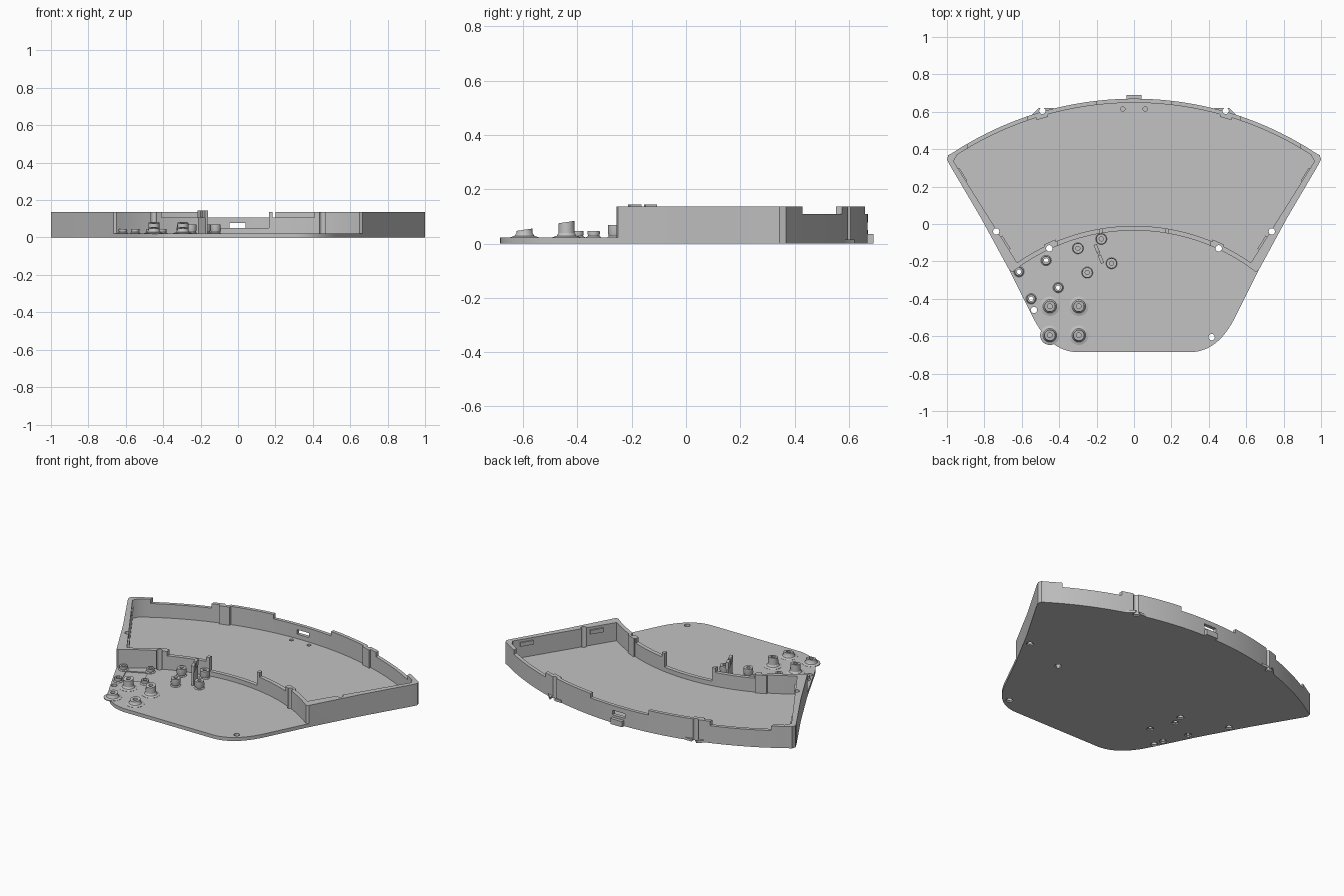
import bpy, bmesh, math
from mathutils import Vector

cube = bpy.data.objects.get("Cube")
if cube:
    bpy.data.objects.remove(cube, do_unlink=True)

grey = bpy.data.materials.new("warm grey plastic")
grey.use_nodes = True
grey.diffuse_color = (0.54, 0.54, 0.54, 1)
grey.node_tree.nodes["Principled BSDF"].inputs["Base Color"].default_value = (0.54, 0.54, 0.54, 1)

CY = -1.10                      # centre shared by both curved walls
R_OUT, R_IN, R_FRONT = 1.77, 1.09, 1.065
FLOOR, LOW, TOP = 0.022, 0.108, 0.136


def make(name, bm):
    bmesh.ops.recalc_face_normals(bm, faces=bm.faces)
    mesh = bpy.data.meshes.new(name)
    bm.to_mesh(mesh)
    bm.free()
    mesh.materials.append(grey)
    ob = bpy.data.objects.new(name, mesh)
    bpy.context.collection.objects.link(ob)
    return ob


def add_prism(bm, pts, z0, z1):
    low = [bm.verts.new((x, y, z0)) for x, y in pts]
    high = [bm.verts.new((x, y, z1)) for x, y in pts]
    n = len(pts)
    bm.faces.new(low[::-1])
    bm.faces.new(high)
    for i in range(n):
        j = (i + 1) % n
        bm.faces.new((low[i], low[j], high[j], high[i]))


def prisms(name, *parts):
    bm = bmesh.new()
    for part in parts:
        add_prism(bm, *part)
    return make(name, bm)


def arc(r, x0, x1, n=32):
    a0, a1 = math.asin(x0 / r), math.asin(x1 / r)
    angles = [a0 + (a1 - a0) * i / n for i in range(n + 1)]
    return [(r * math.sin(a), CY + r * math.cos(a)) for a in angles]


def strip(r0, r1, x0, x1):
    return arc(r0, x0, x1, 10) + arc(r1, x1, x0, 10)


def circle(x, y, r, n=24):
    return [(x + r * math.cos(t * math.tau / n), y + r * math.sin(t * math.tau / n)) for t in range(n)]


def rect(x0, x1, y0, y1):
    return [(x0, y0), (x1, y0), (x1, y1), (x0, y1)]


def bar(a, b, width):
    a, b = Vector(a), Vector(b)
    d = (b - a).normalized() * width / 2
    side = Vector((-d.y, d.x))
    return [tuple(p) for p in (a - side, b - side, b + side, a + side)]


def mirrored(pts):
    return [(-x, y) for x, y in reversed(pts)]


def boolean(ob, cutter, operation):
    mod = ob.modifiers.new(operation, "BOOLEAN")
    mod.operation, mod.solver, mod.object = operation, "EXACT", cutter
    deps = bpy.context.evaluated_depsgraph_get()
    mesh = bpy.data.meshes.new_from_object(ob.evaluated_get(deps))
    ob.modifiers.clear()
    ob.data = mesh
    bpy.data.objects.remove(cutter, do_unlink=True)


# Outlines: the whole floor plate, the raised tray and its cavity
side = [(0.665, -0.25), (0.74, -0.112), (0.82, 0.035), (0.985, 0.315), (1.0, 0.345), (0.993, 0.368)]
back = arc(R_OUT, 0.97, -0.97, 48)
p, c, q = Vector((0.54, -0.5)), Vector((0.447, -0.685)), Vector((0.3, -0.685))
corner = [tuple(q * (1 - t) ** 2 + c * 2 * t * (1 - t) + p * t * t) for t in [i / 12 for i in range(13)]]
plate_outline = corner + side + back + mirrored(side) + mirrored(corner)
tray_outline = side + back + mirrored(side) + arc(R_FRONT, -0.65, 0.65)
cavity_outline = arc(R_IN, -0.625, 0.625) + [(0.965, 0.335)] + arc(R_OUT - 0.022, 0.945, -0.945, 48) + [(-0.965, 0.335)]

# Tray body: plate, tray block, screw lips and rear ledge
body = prisms("tray_body", (plate_outline, 0, FLOOR))
boolean(body, prisms("block", (tray_outline, 0, TOP)), "UNION")
lip = [(0.42, 0.59), (0.54, 0.55), (0.555, 0.575), (0.51, 0.62), (0.43, 0.62)]
boolean(body, prisms("lips", (lip, 0, 0.015), (mirrored(lip), 0, 0.015),
                     (rect(-0.04, 0.04, 0.65, 0.69), 0, 0.035)), "UNION")

# Cavity and shallow square pocket in the front floor
pocket = [(-0.59, -0.265), (-0.54, -0.385), (-0.43, -0.33), (-0.475, -0.21)]
boolean(body, prisms("cavity", (cavity_outline, FLOOR, 1), (pocket, 0.016, 0.06)), "DIFFERENCE")

# Stepped wall tops, front opening and rear port
notches = [(strip(1.04, 1.12, -0.165, 0.165), 0.05, 1),
           (strip(1.7, 1.85, -0.2, 0.2), LOW, 1),
           (rect(-0.045, 0.04, 0.6, 0.8), 0.05, 0.078)]
for s in (-1, 1):
    notches.append((strip(1.04, 1.12, *sorted((s * 0.185, s * 0.41))), LOW, 1))
    notches.append((strip(1.7, 1.85, *sorted((s * 0.57, s * 0.89))), LOW, 1))
boolean(body, prisms("notches", *notches[:2], *notches[3:]), "DIFFERENCE")
boolean(body, prisms("port", notches[2]), "DIFFERENCE")

# Screw holes with counterbores underneath, and blind pin holes
screws = [(s * x, y) for s in (-1, 1) for x, y in ((0.49, 0.605), (0.737, -0.04), (0.453, -0.13))]
screws += [(-0.535, -0.46), (0.415, -0.605)]
small_posts = [(-0.47, -0.195), (-0.615, -0.255), (-0.55, -0.40), (-0.405, -0.34)]
holes = [(circle(x, y, 0.017), -0.1, 1) for x, y in screws]
holes += [(circle(x, y, 0.012), -0.1, 1) for x, y in small_posts]
holes += [(circle(x, 0.615, 0.012), 0.012, 0.05) for x in (-0.06, 0.06)]
boolean(body, prisms("holes", *holes), "DIFFERENCE")
boolean(body, prisms("bores", *[(circle(x, y, 0.02), -0.1, 0.008) for x, y in screws + small_posts]), "DIFFERENCE")

# Pads behind the screw channels and latch ribs on the side walls
for s, label in ((-1, "right"), (1, "left")):
    prisms("rear_screw_pad_" + label, (strip(1.735, 1.75, *sorted((s * 0.46, s * 0.52))), 0.02, TOP))
    prisms("front_screw_pad_" + label, (strip(1.087, 1.1, *sorted((s * 0.42, s * 0.48))), 0.02, TOP))
    base, along = Vector((0.625, -0.2)), Vector((0.34, 0.535))
    ribs = []
    for t in (0.12, 0.8):
        pts = bar(base + along * t, base + along * (t + 0.13), 0.014)
        ribs.append((pts if s > 0 else mirrored(pts), 0.095, 0.12))
    prisms("latch_ribs_" + label, *ribs)


def standoff(name, x, y, profile, slope=0.0, n=24):
    bm = bmesh.new()
    top = max(z for r, z in profile)
    rings = []
    for i in range(n):
        a = math.tau * i / n
        ring = []
        for r, z in profile:
            tilt = slope * r * math.sin(a) if z == top else 0
            ring.append(bm.verts.new((x + r * math.cos(a), y + r * math.sin(a), z + tilt)))
        rings.append(ring)
    m = len(profile)
    for i in range(n):
        a, b = rings[i], rings[(i + 1) % n]
        for k in range(m):
            j = (k + 1) % m
            bm.faces.new((a[k], b[k], b[j], a[j]))
    make(name, bm)


def post_profile(foot, r, hole, top):
    mid = (foot + r) / 2 - 0.004
    return [(hole, 0.018), (foot, 0.018), (foot, 0.023), (mid, 0.028), (r + 0.001, 0.038), (r, top), (hole, top)]


# Circuit board standoffs
for i, (x, y) in enumerate(small_posts):
    standoff(f"small_standoff_{i + 1}", x, y, post_profile(0.028, 0.022, 0.012, 0.046))
for i, (x, y) in enumerate([(-0.30, -0.13), (-0.175, -0.08), (-0.25, -0.26), (-0.12, -0.21)]):
    standoff(f"tall_standoff_{i + 1}", x, y, post_profile(0.03, 0.027, 0.011, 0.069))
for i, (x, y, top) in enumerate([(x, y, t) for x in (-0.45, -0.295) for y, t in ((-0.44, 0.079), (-0.595, 0.051))]):
    standoff(f"flared_standoff_{i + 1}", x, y, post_profile(0.052, 0.029, 0.013, top), 0.15)

# Upright clip with two prongs
a, b = Vector((-0.208, -0.11)), Vector((-0.168, -0.21))
prisms("clip_plate", (bar(a, b, 0.012), 0.018, 0.11))
for i, (u, v) in enumerate(((0, 0.42), (0.58, 1))):
    prisms(f"clip_prong_{i + 1}", (bar(a.lerp(b, u), a.lerp(b, v), 0.018), 0.105, 0.144))

# Smooth shading on curved walls, crisp edges elsewhere
bpy.ops.object.select_all(action="DESELECT")
for ob in bpy.context.collection.objects:
    if ob.type == "MESH":
        ob.select_set(True)
        bpy.context.view_layer.objects.active = ob
bpy.ops.object.shade_smooth_by_angle(angle=math.radians(30))
